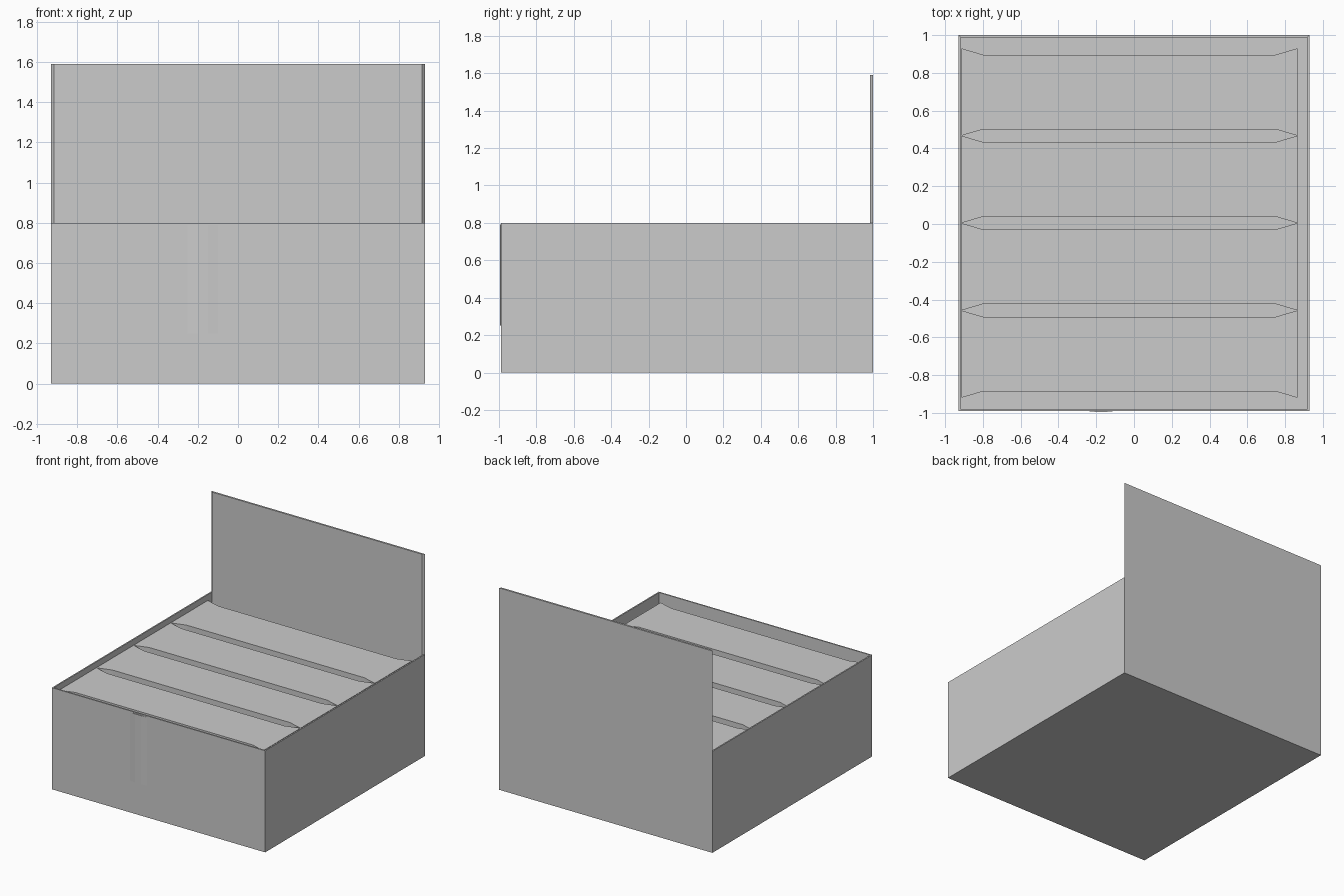
import bpy
import bmesh

if "Cube" in bpy.data.objects:
    bpy.data.objects.remove(bpy.data.objects["Cube"], do_unlink=True)

# Single plain grey
grey = bpy.data.materials.new("plain grey")
grey.use_nodes = True
colour = (0.6, 0.6, 0.6, 1)
grey.diffuse_color = colour
grey.node_tree.nodes["Principled BSDF"].inputs["Base Color"].default_value = colour

HALF_X, FRONT, BACK = 0.93, -0.99, 1.0
WALL, RIM, TOP = 0.015, 0.8, 1.59


def finish(name, bm):
    bmesh.ops.recalc_face_normals(bm, faces=bm.faces)
    mesh = bpy.data.meshes.new(name)
    bm.to_mesh(mesh)
    bm.free()
    mesh.materials.append(grey)
    obj = bpy.data.objects.new(name, mesh)
    bpy.context.collection.objects.link(obj)
    return obj


def prism(name, outline, z0, z1):
    """Extrude an outline in x, y from z0 up to z1."""
    bm = bmesh.new()
    face = bm.faces.new([bm.verts.new((x, y, z0)) for x, y in outline])
    new = bmesh.ops.extrude_face_region(bm, geom=[face])["geom"]
    verts = [v for v in new if isinstance(v, bmesh.types.BMVert)]
    bmesh.ops.translate(bm, verts=verts, vec=(0, 0, z1 - z0))
    return finish(name, bm)


# Open tray: block with its top inset and pushed down to the floor
bm = bmesh.new()
bmesh.ops.create_cube(bm, size=1)
for v in bm.verts:
    v.co.x *= 2 * HALF_X
    v.co.y = BACK if v.co.y > 0 else FRONT
    v.co.z = RIM if v.co.z > 0 else 0
bm.normal_update()
lid = max(bm.faces, key=lambda f: f.normal.z)
bmesh.ops.inset_region(bm, faces=[lid], thickness=WALL)
floor = bmesh.ops.extrude_face_region(bm, geom=[lid])["geom"]
bmesh.ops.translate(bm, verts=[v for v in floor if isinstance(v, bmesh.types.BMVert)],
                    vec=(0, 0, WALL - RIM))
bmesh.ops.delete(bm, geom=[lid], context='FACES')
finish("tray", bm)

# Tall back panel with mitred side edges
prism("back_panel", [(-HALF_X, BACK), (HALF_X, BACK),
                     (HALF_X - WALL, BACK - WALL), (WALL - HALF_X, BACK - WALL)], RIM, TOP)

# Row of packs, each narrower in the middle than at its ends
LEFT, RIGHT, TAPER, PITCH, GAP = -0.914, 0.865, 0.115, 0.4625, 0.034
for i in range(4):
    y0 = -0.92 + i * PITCH
    y1 = y0 + PITCH
    prism(f"pack_{i + 1}", [
        (LEFT, y0), (LEFT + TAPER, y0 + GAP), (RIGHT - TAPER, y0 + GAP), (RIGHT, y0),
        (RIGHT, y1), (RIGHT - TAPER, y1 - GAP), (LEFT + TAPER, y1 - GAP), (LEFT, y1)],
        WALL, RIM - 0.042)

# Very shallow swelling on the front wall
prism("front_swelling", [(-0.25, FRONT), (-0.2, FRONT - 0.005),
                         (-0.15, FRONT - 0.005), (-0.1, FRONT)], 0.25, 0.79)
